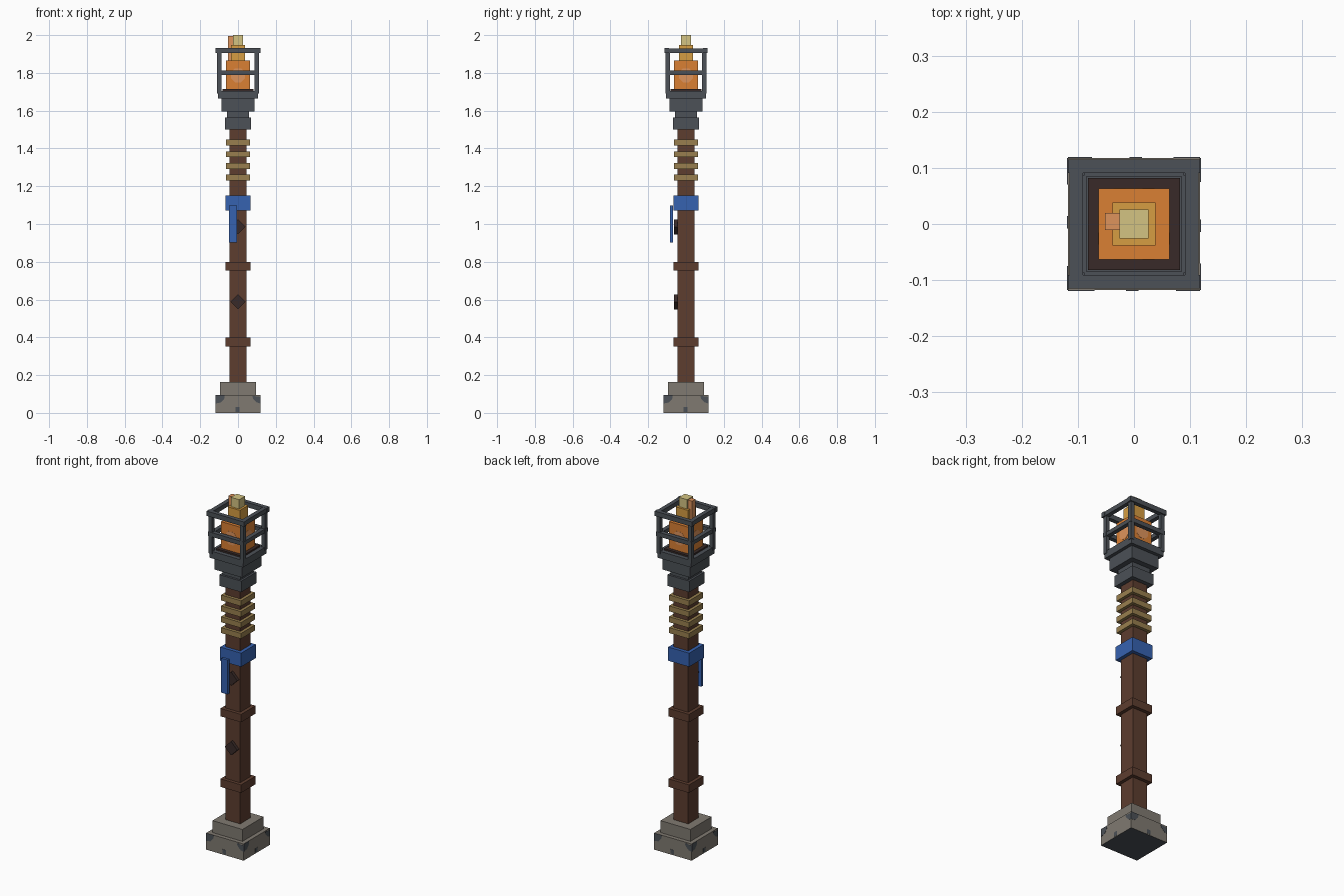
import bpy, bmesh, math
from mathutils import Matrix, Vector

if "Cube" in bpy.data.objects:
    bpy.data.objects.remove(bpy.data.objects["Cube"])


def material(name, rgb):
    """Flat material from 0-255 display colour, converted to linear."""
    m = bpy.data.materials.new(name)
    lin = [((c / 255 + 0.055) / 1.055) ** 2.4 for c in rgb]
    m.diffuse_color = (*lin, 1)
    m.use_nodes = True
    m.node_tree.nodes["Principled BSDF"].inputs["Base Color"].default_value = m.diffuse_color
    return m


STONE = material("stone", (128, 122, 113))
SLATE = material("slate_iron", (76, 81, 87))
WOOD = material("brown_wood", (93, 61, 47))
CHAR = material("charred_wood", (56, 42, 40))
ROPE = material("rope", (152, 127, 78))
BLUE = material("blue_cloth", (54, 98, 176))
EMBER = material("ember_orange", (218, 128, 52))
AMBER = material("amber", (214, 158, 66))
PALE = material("pale_yellow", (212, 196, 130))
GLOW = material("light_orange", (222, 148, 92))


def finish(name, bm, mat):
    bmesh.ops.recalc_face_normals(bm, faces=bm.faces)
    me = bpy.data.meshes.new(name)
    bm.to_mesh(me)
    bm.free()
    me.materials.append(mat)
    ob = bpy.data.objects.new(name, me)
    bpy.context.collection.objects.link(ob)
    return ob


def box(name, x, y, z, mat, roll=0):
    """Box from (min, max) ranges, optionally rolled about its own y axis."""
    lo, hi = Vector((x[0], y[0], z[0])), Vector((x[1], y[1], z[1]))
    bm = bmesh.new()
    m = (Matrix.Translation((lo + hi) / 2) @ Matrix.Rotation(roll, 4, 'Y')
         @ Matrix.Diagonal((*(hi - lo), 1)))
    bmesh.ops.create_cube(bm, size=1, matrix=m)
    return finish(name, bm, mat)


def block(name, half, z0, z1, mat):
    return box(name, (-half, half), (-half, half), (z0, z1), mat)


def plates(name, outline, dist, mat):
    """Thin painted patch of (x, z) points, repeated on all four sides."""
    bm = bmesh.new()
    for k in range(4):
        rot = Matrix.Rotation(k * math.pi / 2, 3, 'Z')
        f = bm.faces.new([bm.verts.new(rot @ Vector((x, -dist, z))) for x, z in outline])
        ext = bmesh.ops.extrude_face_region(bm, geom=[f])
        vs = [v for v in ext['geom'] if isinstance(v, bmesh.types.BMVert)]
        bmesh.ops.translate(bm, verts=vs, vec=rot @ Vector((0, -0.001, 0)))
    return finish(name, bm, mat)


# Stone footing with slate underside and chipped patches
base = block("base", 0.118, 0, 0.095, STONE)
base.data.materials.append(SLATE)
for p in base.data.polygons:
    if p.normal.z < -0.5:
        p.material_index = 1
block("base_step", 0.095, 0.095, 0.163, STONE)
plates("base_patch_left", [(-0.118, 0.05), (-0.09, 0.055), (-0.073, 0.075),
                           (-0.07, 0.094), (-0.118, 0.094)], 0.118, SLATE)
plates("base_patch_right", [(0.118, 0.05), (0.1, 0.055), (0.08, 0.075),
                            (0.075, 0.09), (0.118, 0.085)], 0.118, SLATE)
plates("base_patch_low", [(-0.014, 0.006), (0.008, 0.006), (0.008, 0.03),
                          (-0.014, 0.03)], 0.118, SLATE)

# Wooden post and bands
block("post", 0.046, 0.163, 1.5, WOOD)
block("lower_band", 0.065, 0.352, 0.398, WOOD)
block("upper_band", 0.065, 0.755, 0.8, WOOD)

# Diamond knots on the front
for i, z in enumerate((0.588, 0.985)):
    box(f"knot_{i + 1}", (-0.028, 0.028), (-0.063, -0.044), (z - 0.028, z + 0.028),
        CHAR, math.pi / 4)

# Blue cloth wrap and hanging tail
block("cloth_wrap", 0.066, 1.072, 1.15, BLUE)
box("cloth_tail", (-0.048, -0.006), (-0.084, -0.07), (0.902, 1.098), BLUE)

# Rope coils
for i in range(4):
    z = 1.23 + i * 0.062
    block(f"rope_coil_{i + 1}", 0.063, z, z + 0.031, ROPE)

# Iron head
block("collar", 0.069, 1.5, 1.563, SLATE)
block("neck", 0.057, 1.563, 1.595, SLATE)
block("cup", 0.087, 1.595, 1.665, SLATE)
block("cage_floor", 0.106, 1.665, 1.705, SLATE)
block("ash_tray", 0.082, 1.7, 1.714, CHAR)

# Cage uprights and rails
for sx in (-1, 1):
    for sy in (-1, 1):
        x, y = sx * 0.099, sy * 0.097
        box("cage_upright", (x - 0.011, x + 0.011), (y - 0.011, y + 0.011),
            (1.69, 1.915), SLATE)
for label, z0, z1, r in (("middle", 1.79, 1.812, 0.109), ("top", 1.905, 1.93, 0.115)):
    for s in (-1, 1):
        a, b = sorted((s * r, s * (r - 0.024)))
        box(f"{label}_rail_side", (a, b), (-r + 0.003, r - 0.003), (z0, z1), SLATE)
        box(f"{label}_rail_cross", (-r - 0.003, r + 0.003), (a, b),
            (z0 - 0.001, z1 + 0.001), SLATE)

# Flame stack
block("ember_core", 0.063, 1.714, 1.866, EMBER)
block("flame_middle", 0.038, 1.866, 1.947, AMBER)
block("flame_tip", 0.026, 1.947, 2.0, PALE)
box("side_flame", (-0.052, -0.026), (-0.011, 0.02), (1.866, 1.996), GLOW)
octagon = [(0.04 * math.cos(math.pi * (k + 0.5) / 4),
            1.787 + 0.04 * math.sin(math.pi * (k + 0.5) / 4)) for k in range(8)]
plates("ember_glow", octagon, 0.063, GLOW)
